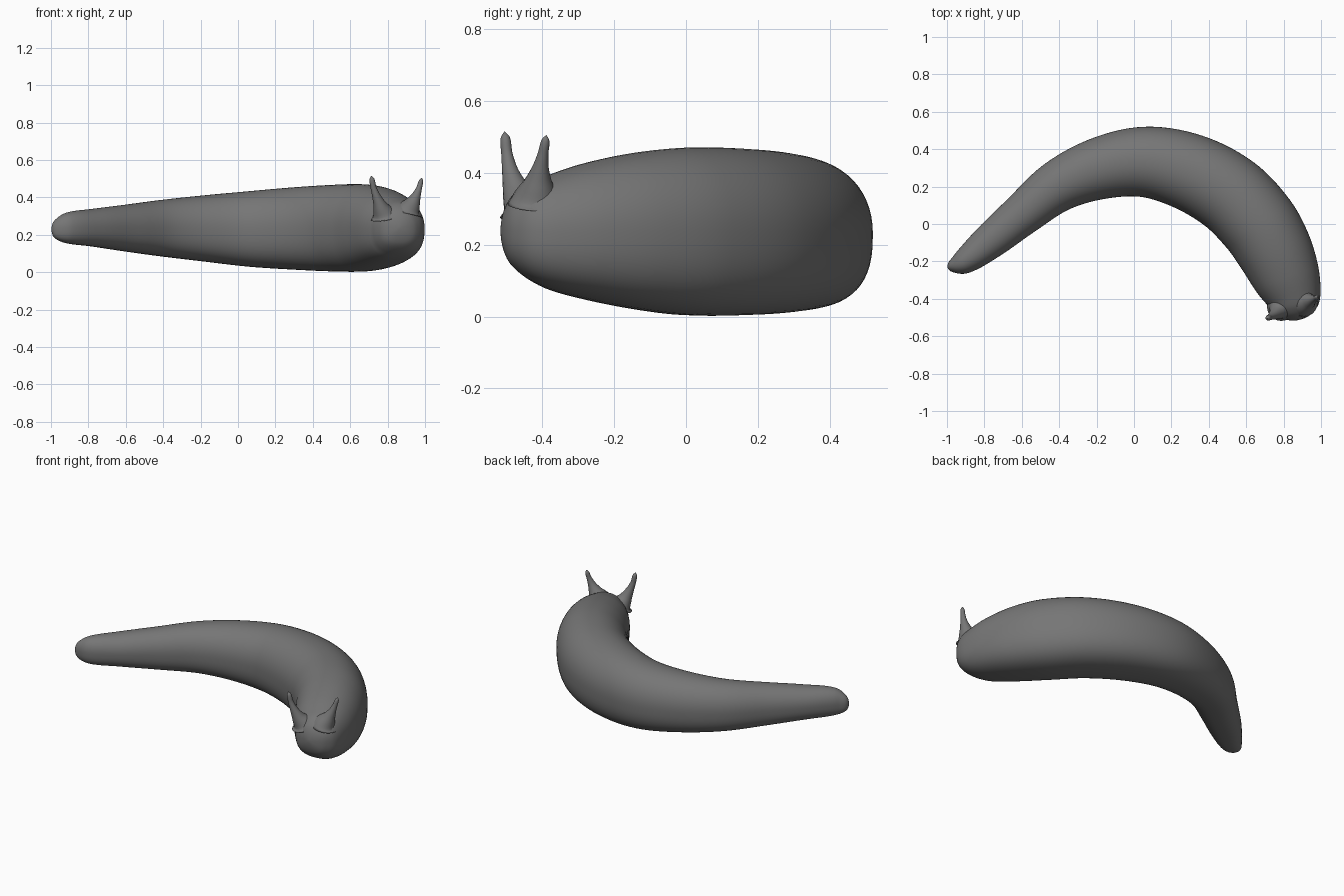
import bpy, bmesh, math
from mathutils import Vector

if "Cube" in bpy.data.objects:
    bpy.data.objects.remove(bpy.data.objects["Cube"])

skin = bpy.data.materials.new("dark grey skin")
skin.diffuse_color = (0.18, 0.18, 0.18, 1)
skin.use_nodes = True
skin.node_tree.nodes["Principled BSDF"].inputs["Base Color"].default_value = skin.diffuse_color


def smooth_rows(rows, steps):
    """Hermite interpolation of rows of numbers, spaced by their distance."""
    pts = [Vector(r) for r in rows]
    t = [0]
    for a, b in zip(pts, pts[1:]):
        t.append(t[-1] + (b - a).length)
    n = len(pts)
    tan = []
    for i in range(n):
        a, b = max(i - 1, 0), min(i + 1, n - 1)
        m = (pts[b] - pts[a]) / (t[b] - t[a])
        if i in (0, n - 1):          # rounded ends: only the radius changes
            m[0] *= 0.2
            m[1] *= 0.2
        tan.append(m)
    out = []
    for i in range(n - 1):
        d = t[i + 1] - t[i]
        for k in range(steps):
            s = k / steps
            out.append(pts[i] * (2*s**3 - 3*s**2 + 1) + tan[i] * (d * (s**3 - 2*s**2 + s))
                       + pts[i + 1] * (3*s**2 - 2*s**3) + tan[i + 1] * (d * (s**3 - s**2)))
    out.append(pts[-1])
    return out


def skin_rings(name, rings, start, end):
    """Join rings of points into a closed smooth skin with a point at each end."""
    bm = bmesh.new()
    loops = [[bm.verts.new(p) for p in ring] for ring in rings]
    n = len(loops[0])
    for a, b in zip(loops, loops[1:]):
        for j in range(n):
            bm.faces.new((a[j], a[(j + 1) % n], b[(j + 1) % n], b[j]))
    for loop, p in ((loops[0], start), (loops[-1], end)):
        v = bm.verts.new(p)
        for j in range(n):
            bm.faces.new((loop[j], loop[(j + 1) % n], v))
    bmesh.ops.recalc_face_normals(bm, faces=bm.faces)
    for f in bm.faces:
        f.smooth = True
    me = bpy.data.meshes.new(name)
    bm.to_mesh(me)
    bm.free()
    me.materials.append(skin)
    ob = bpy.data.objects.new(name, me)
    bpy.context.collection.objects.link(ob)
    return ob


# Body: centre x, centre y, half width, bottom z, top z, from tail to head
body_rows = [
    (-0.998, -0.228, 0.000, 0.230, 0.230),
    (-0.980, -0.226, 0.030, 0.183, 0.277),
    (-0.915, -0.205, 0.065, 0.155, 0.318),
    (-0.780, -0.100, 0.094, 0.138, 0.338),
    (-0.605, 0.045, 0.113, 0.112, 0.360),
    (-0.410, 0.200, 0.138, 0.085, 0.386),
    (-0.190, 0.295, 0.165, 0.058, 0.410),
    (0.050, 0.332, 0.188, 0.030, 0.432),
    (0.290, 0.280, 0.206, 0.014, 0.453),
    (0.510, 0.160, 0.214, 0.004, 0.467),
    (0.665, 0.000, 0.212, 0.004, 0.470),
    (0.753, -0.145, 0.202, 0.022, 0.455),
    (0.815, -0.285, 0.181, 0.050, 0.425),
    (0.850, -0.385, 0.152, 0.078, 0.392),
    (0.858, -0.450, 0.125, 0.112, 0.365),
    (0.863, -0.496, 0.078, 0.160, 0.318),
    (0.865, -0.516, 0.000, 0.240, 0.240),
]
samples = smooth_rows(body_rows, 7)
rings = []
for i in range(1, len(samples) - 1):
    x, y, half, low, high = samples[i]
    a, b = samples[max(i - 4, 0)], samples[min(i + 4, len(samples) - 1)]
    side = Vector((b[1] - a[1], a[0] - b[0], 0)).normalized()
    mid, rz = (low + high) / 2, (high - low) / 2
    ring = []
    for j in range(56):
        ang = math.tau * j / 56
        c, s = math.cos(ang), math.sin(ang)
        p = 2 / (2.6 if s < 0 else 2.1)      # flatter belly than back
        w = math.copysign(abs(c) ** p, c) * half
        h = math.copysign(abs(s) ** p, s) * rz
        ring.append(Vector((x, y, mid + h)) + side * w)
    rings.append(ring)
first, last = body_rows[0], body_rows[-1]
skin_rings("body", rings, (first[0], first[1], first[3]), (last[0], last[1], last[3]))

# Eye stalks: x, y, z and radius, from flared foot to rounded tip
stalks = {
    "eye_stalk_inner": [(0.785, -0.445, 0.290, 0.075), (0.762, -0.472, 0.350, 0.040),
                        (0.742, -0.488, 0.400, 0.024), (0.725, -0.498, 0.450, 0.016),
                        (0.716, -0.503, 0.497, 0.013), (0.713, -0.505, 0.516, 0.000)],
    "eye_stalk_outer": [(0.905, -0.417, 0.310, 0.080), (0.934, -0.411, 0.370, 0.042),
                        (0.954, -0.405, 0.412, 0.024), (0.969, -0.398, 0.452, 0.015),
                        (0.979, -0.391, 0.490, 0.011), (0.981, -0.389, 0.506, 0.000)],
}
for name, rows in stalks.items():
    path = smooth_rows(rows, 6)
    rings = []
    for i in range(len(path) - 1):
        a, b = path[max(i - 1, 0)], path[i + 1]
        d = Vector(b[:3]) - Vector(a[:3])
        u = d.cross(Vector((0, 1, 0))).normalized()
        v = d.cross(u).normalized()
        ctr, r = Vector(path[i][:3]), path[i][3]
        rings.append([ctr + (u * math.cos(math.tau * j / 20) + v * math.sin(math.tau * j / 20)) * r
                      for j in range(20)])
    skin_rings(name, rings, path[0][:3], path[-1][:3])
